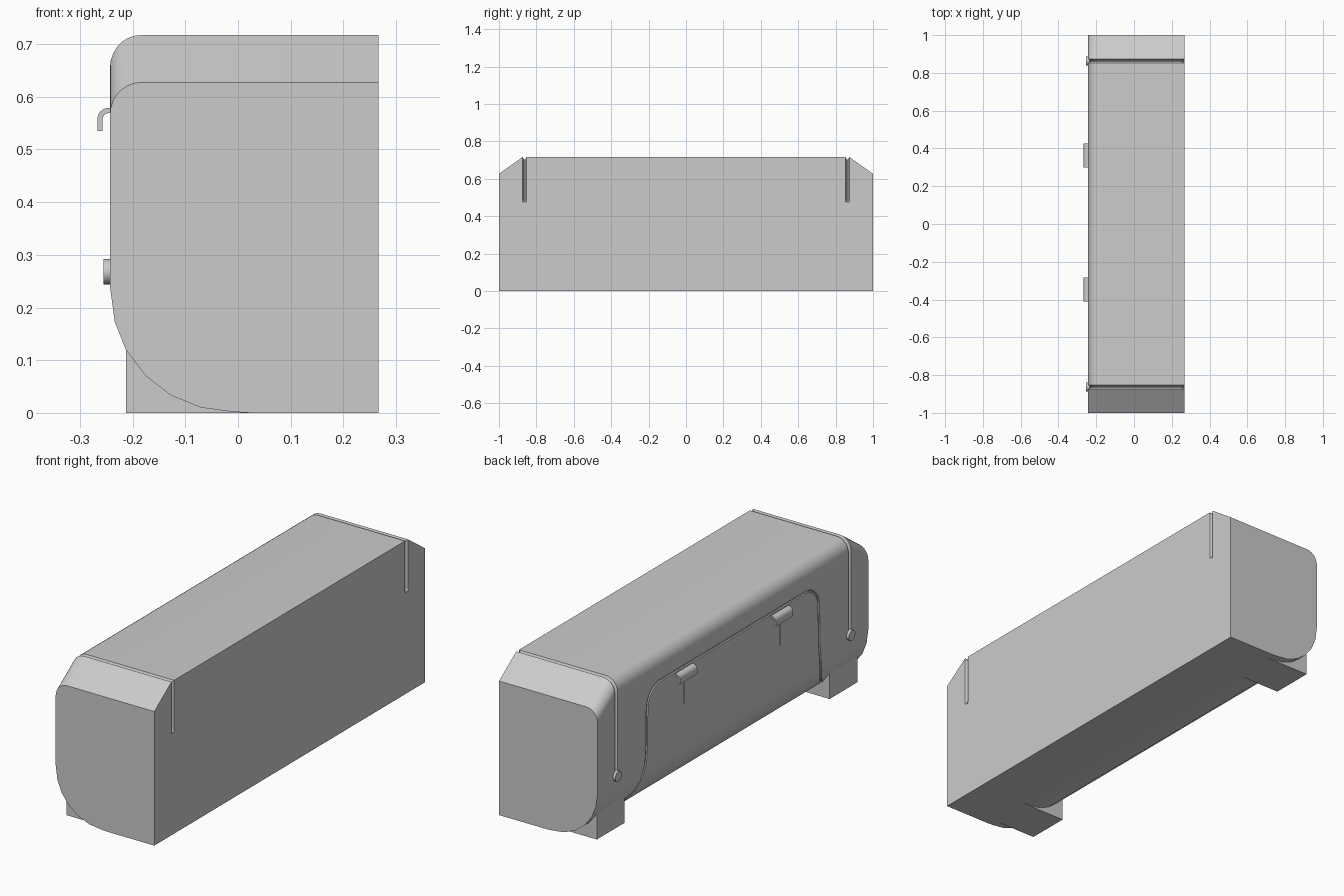
import bpy, bmesh, math
from mathutils import Vector

if "Cube" in bpy.data.objects:
    bpy.data.objects.remove(bpy.data.objects["Cube"])


def finish(name, bm):
    bmesh.ops.recalc_face_normals(bm, faces=bm.faces)
    me = bpy.data.meshes.new(name)
    bm.to_mesh(me)
    bm.free()
    ob = bpy.data.objects.new(name, me)
    bpy.context.collection.objects.link(ob)
    return ob


def loft(name, sections):
    """Join closed rings of points and cap both ends."""
    bm = bmesh.new()
    rings = [[bm.verts.new(p) for p in s] for s in sections]
    n = len(rings[0])
    for a, b in zip(rings, rings[1:]):
        for i in range(n):
            j = (i + 1) % n
            bm.faces.new((a[i], a[j], b[j], b[i]))
    bm.faces.new(rings[0])
    bm.faces.new(rings[-1])
    return finish(name, bm)


def box(name, lo, hi):
    (a, b, c), (d, e, f) = lo, hi
    return loft(name, [[(x, y, z) for x, z in ((a, c), (d, c), (d, f), (a, f))]
                       for y in (b, e)])


def arc(cx, cz, rx, rz, a0, a1, n):
    out = []
    for i in range(n + 1):
        t = math.radians(a0 + (a1 - a0) * i / n)
        out.append((cx + rx * math.cos(t), cz + rz * math.sin(t)))
    return out


def smooth(ob, angle=30):
    bpy.ops.object.select_all(action='DESELECT')
    ob.select_set(True)
    bpy.context.view_layer.objects.active = ob
    bpy.ops.object.shade_smooth_by_angle(angle=math.radians(angle))


def cut(ob, cutter):
    bpy.context.view_layer.objects.active = ob
    m = ob.modifiers.new("cut", 'BOOLEAN')
    m.operation = 'DIFFERENCE'
    m.solver = 'EXACT'
    m.object = cutter
    bpy.ops.object.modifier_apply(modifier=m.name)
    bpy.data.objects.remove(cutter)


# Body cross-section, each point with its inward groove direction
TOP, LEFT, RIGHT, DROP = 0.717, -0.243, 0.267, 0.09
belly = [(LEFT, 0.24), (-0.234, 0.173), (-0.213, 0.12), (-0.175, 0.07),
         (-0.127, 0.033), (-0.07, 0.01), (-0.01, 0.002), (0.024, 0.0)]
corner = arc(-0.185, 0.655, 0.058, 0.062, 90, 180, 7)
profile = [(RIGHT, 0, 0, 0), (RIGHT, 0.475, 0, 0), (RIGHT, 0.485, -1, 0),
           (RIGHT, TOP, -1, -1)]
for x, z in corner:
    d = Vector((-0.185 - x, 0.655 - z)).normalized()
    profile.append((x, z, d.x, d.y))
profile += [(LEFT, 0.28, 1, 0), (LEFT, 0.27, 0, 0)]
profile += [(x, z, 0, 0) for x, z in belly]


def section(y, drop=0.0, groove=0.0):
    return [(x + gx * groove, y, z + gz * groove - (drop if z > 0.6 else 0))
            for x, z, gx, gz in profile]


half = [(1.0, DROP, 0), (0.873, 0, 0), (0.866, 0, 0.014), (0.86, 0, 0.014), (0.853, 0, 0)]
stations = [(-y, d, g) for y, d, g in half] + half[::-1]
body = loft("body", [section(*s) for s in stations])

# Seam of the front cover, following the curved front
def surface_x(z):
    pts = [(LEFT, 1.0)] + belly
    for (x0, z0), (x1, z1) in zip(pts, pts[1:]):
        if z1 <= z <= z0:
            return x1 + (x0 - x1) * (z - z1) / (z0 - z1)
    return LEFT


side = [(0.745, 0.07), (0.72, 0.095), (0.69, 0.12), (0.663, 0.173), (0.645, 0.24), (0.637, 0.32)]
side += arc(0.535, 0.49, 0.1, 0.1, 0, 90, 8)
path = side + [(-y, z) for y, z in reversed(side)]
cu = bpy.data.curves.new("seam", 'CURVE')
cu.dimensions = '3D'
cu.bevel_depth = 0.006
cu.bevel_resolution = 1
cu.use_fill_caps = True
sp = cu.splines.new('POLY')
sp.points.add(len(path) - 1)
for p, (y, z) in zip(sp.points, path):
    p.co = (surface_x(z), y, z, 1)
tmp = bpy.data.objects.new("seam_curve", cu)
bpy.context.collection.objects.link(tmp)
mesh = bpy.data.meshes.new_from_object(tmp.evaluated_get(bpy.context.evaluated_depsgraph_get()))
bpy.data.objects.remove(tmp)
seam = bpy.data.objects.new("seam_cutter", mesh)
bpy.context.collection.objects.link(seam)
bm = bmesh.new()
bm.from_mesh(mesh)
bmesh.ops.remove_doubles(bm, verts=bm.verts, dist=1e-5)
bmesh.ops.recalc_face_normals(bm, faces=bm.faces)
bm.to_mesh(mesh)
bm.free()
cut(body, seam)

# Hooks with a thin slit below each
outer = arc(-0.245, 0.557, 0.022, 0.022, 90, 180, 6)
inner = arc(-0.245, 0.557, 0.012, 0.012, 180, 90, 6)
hook = ([(-0.235, 0.579)] + outer + [(-0.267, 0.535), (-0.257, 0.535)]
        + inner + [(-0.235, 0.569)])
for name, y in (("hook_back", 0.362), ("hook_front", -0.346)):
    cut(body, box("slit", (-0.25, y - 0.002, 0.415), (-0.237, y + 0.002, 0.56)))
    smooth(loft(name, [[(x, yy, z) for x, z in hook] for yy in (y - 0.064, y + 0.064)]))
smooth(body)

# Round knobs at the groove ends, and square feet
for name, s in (("front", -1), ("back", 1)):
    ring = arc(s * 0.863, 0.268, 0.024, 0.024, 0, 345, 23)
    smooth(loft("knob_" + name, [[(x, y, z) for y, z in ring] for x in (-0.235, -0.255)]))
    ys = sorted((s * 0.757, s * 0.963))
    box("foot_" + name, (-0.213, ys[0], 0), (0.024, ys[1], 0.12))
